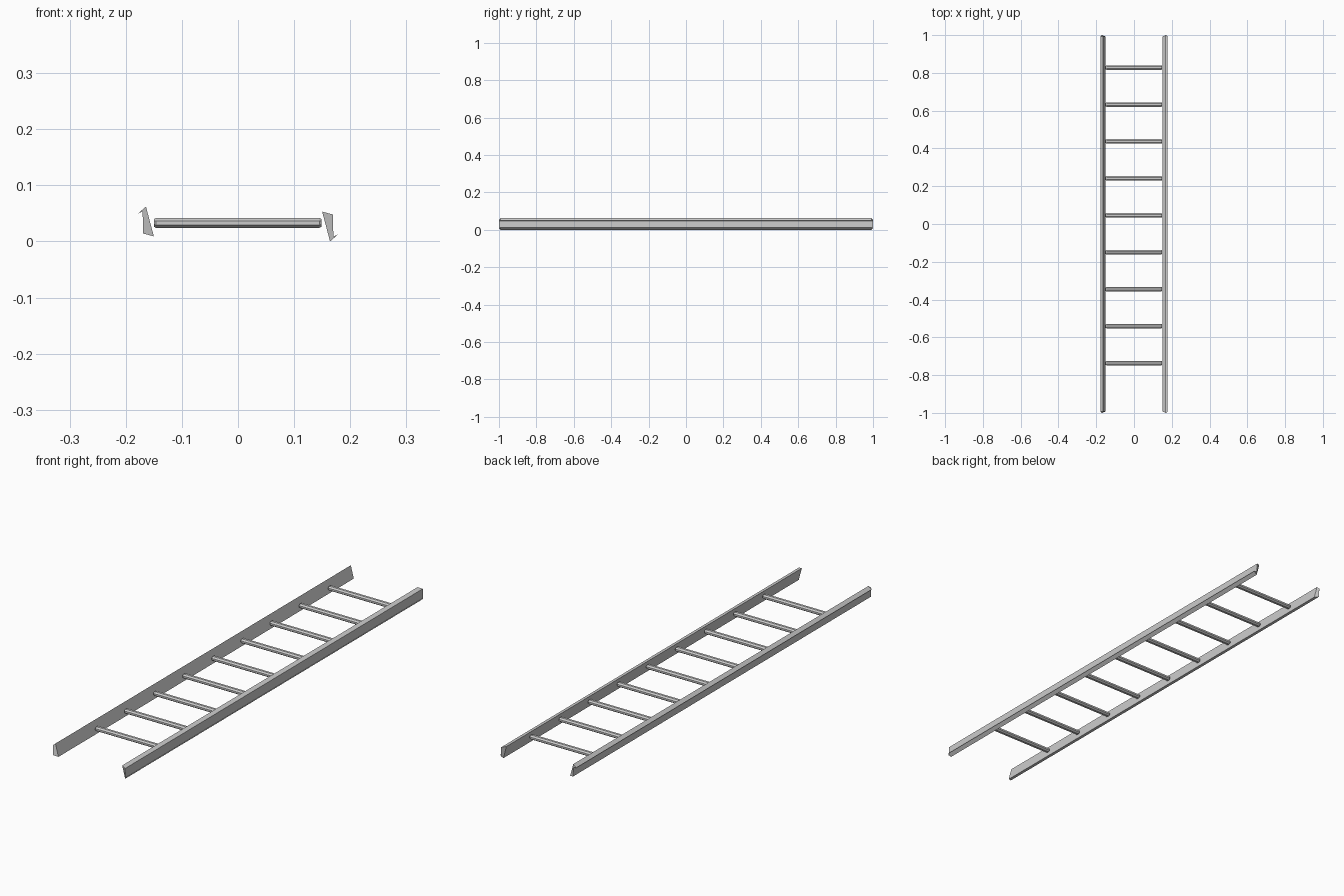
import bpy, math

if "Cube" in bpy.data.objects:
    bpy.data.objects.remove(bpy.data.objects["Cube"])

MID_Z = 0.031


def loft(name, rings):
    """Skin a list of equal-length point rings and cap both ends."""
    n = len(rings[0])
    verts = [p for ring in rings for p in ring]
    faces = []
    for r in range(len(rings) - 1):
        for i in range(n):
            j = (i + 1) % n
            faces.append((r * n + i, r * n + j, (r + 1) * n + j, (r + 1) * n + i))
    faces.append(tuple(reversed(range(n))))
    faces.append(tuple(range((len(rings) - 1) * n, len(rings) * n)))
    mesh = bpy.data.meshes.new(name)
    mesh.from_pydata(verts, [], faces)
    obj = bpy.data.objects.new(name, mesh)
    bpy.context.collection.objects.link(obj)
    # Consistent outward normals
    import bmesh
    bm = bmesh.new()
    bm.from_mesh(mesh)
    bmesh.ops.recalc_face_normals(bm, faces=bm.faces)
    bm.to_mesh(mesh)
    bm.free()
    return obj


# Rail section: x, z relative to ladder centre, and how far the end is set back
profile = [(-0.164, 0.031, 0.008), (-0.178, 0.019, 0.008), (-0.170, 0.022, 0.0),
           (-0.169, -0.017, 0.0), (-0.150, -0.022, 0.008)]


def rail(name, s):
    rings = [[(s * x, e * (1 - back), MID_Z + s * z) for x, z, back in profile]
             for e in (-1, 1)]
    loft(name, rings)


# Side rails: the right one is the left turned half way round
rail("left_rail", 1)
rail("right_rail", -1)


# Rungs: eight-sided bars with slightly chamfered ends
def rung(name, y):
    rings = []
    for x, k in ((-0.150, 0.75), (-0.146, 1), (0.145, 1), (0.149, 0.75)):
        ring = []
        for i in range(8):
            a = math.pi / 8 + i * math.pi / 4
            ring.append((x, y + 0.0130 * k * math.cos(a),
                         0.033 + 0.0098 * k * math.sin(a)))
        rings.append(ring)
    loft(name, rings)


for i in range(9):
    rung(f"rung_{i + 1}", -0.736 + i * 0.1955)
